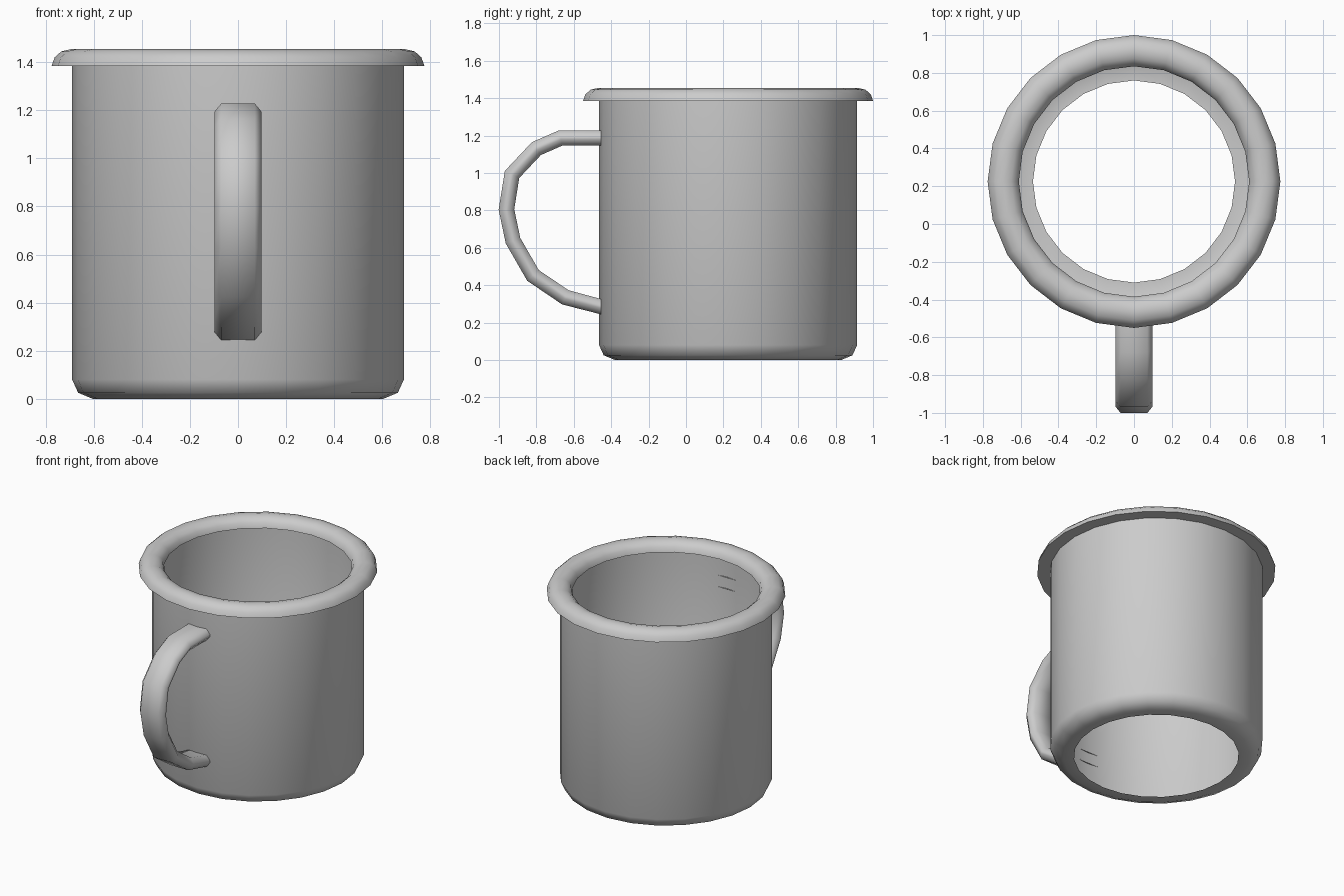
import bpy, bmesh, math
from mathutils import Vector

if "Cube" in bpy.data.objects:
    bpy.data.objects.remove(bpy.data.objects["Cube"])

CY = 0.225   # cup axis position along y
SEG = 24


def finish(bm, name, angle):
    bmesh.ops.recalc_face_normals(bm, faces=bm.faces[:])
    me = bpy.data.meshes.new(name)
    bm.to_mesh(me)
    bm.free()
    ob = bpy.data.objects.new(name, me)
    bpy.context.collection.objects.link(ob)
    bpy.ops.object.select_all(action='DESELECT')
    ob.select_set(True)
    bpy.context.view_layer.objects.active = ob
    bpy.ops.object.shade_smooth_by_angle(angle=math.radians(angle))
    return ob


def bridge(bm, a, b):
    n = len(a)
    for i in range(n):
        bm.faces.new((a[i], a[(i + 1) % n], b[(i + 1) % n], b[i]))


def lathe(name, profile, closed=False, angle=50):
    bm = bmesh.new()
    rings = [[bm.verts.new((r * math.cos(math.tau * i / SEG),
                            CY + r * math.sin(math.tau * i / SEG), z))
              for i in range(SEG)] for r, z in profile]
    for a, b in zip(rings, rings[1:]):
        bridge(bm, a, b)
    if closed:
        bridge(bm, rings[-1], rings[0])
    return finish(bm, name, angle)


# thin-walled body, rounded at the foot, open underneath
lathe("cup_body", [(0.535, 0), (0.605, 0), (0.665, 0.025), (0.69, 0.08), (0.69, 1.40)])

# rolled rim overhanging the wall on both sides
lathe("rim", [(0.61, 1.385), (0.62, 1.42), (0.65, 1.445), (0.692, 1.455),
              (0.735, 1.445), (0.763, 1.42), (0.775, 1.385)], closed=True)

# handle: flattened section swept along a path in the yz plane
path = [Vector((0, y, z)) for y, z in [
    (-0.455, 1.187), (-0.67, 1.187), (-0.80, 1.13), (-0.93, 0.992), (-0.96, 0.805),
    (-0.925, 0.638), (-0.818, 0.452), (-0.645, 0.335), (-0.455, 0.285)]]
section = [(0.097, 0.008), (0.07, 0.041), (-0.07, 0.041), (-0.097, 0.008),
           (-0.097, -0.008), (-0.07, -0.041), (0.07, -0.041), (0.097, -0.008)]
bm = bmesh.new()
loops = []
for i, p in enumerate(path):
    d0 = (p - path[max(i - 1, 0)]).normalized()
    d1 = (path[min(i + 1, len(path) - 1)] - p).normalized()
    t = (d0 + d1).normalized()
    miter = 1.0 if i in (0, len(path) - 1) else 1 / t.dot(d1)
    n = Vector((0, 0, 1)) if i in (0, len(path) - 1) else Vector((0, -t.z, t.y)) * -miter
    loops.append([bm.verts.new(p + Vector((x, 0, 0)) + n * h) for x, h in section]
                 if i < len(path) - 1 else
                 [bm.verts.new(p + Vector((x, 0, 0)) - n * h) for x, h in section])
for a, b in zip(loops, loops[1:]):
    bridge(bm, a, b)
finish(bm, "handle", 60)
